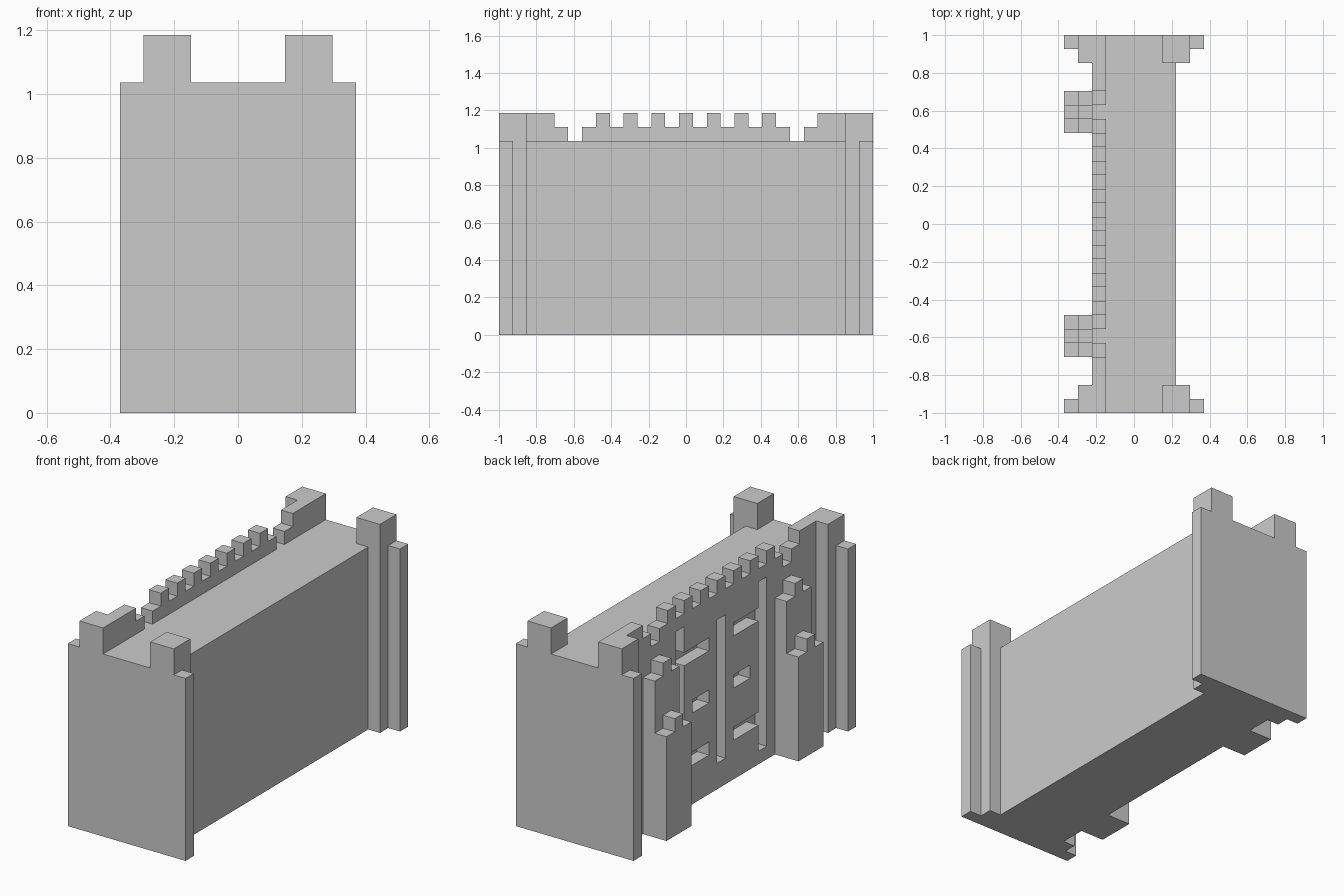
import bpy, bmesh
from mathutils import Matrix

U = 2 / 27  # size of one block

default = bpy.data.objects.get("Cube")
if default:
    bpy.data.objects.remove(default, do_unlink=True)

stone = bpy.data.materials.new("grey_stone")
stone.use_nodes = True
GREY = (0.6, 0.6, 0.6, 1)
stone.diffuse_color = GREY
stone.node_tree.nodes["Principled BSDF"].inputs["Base Color"].default_value = GREY


def add_object(name, bm):
    mesh = bpy.data.meshes.new(name)
    bm.to_mesh(mesh)
    bm.free()
    mesh.materials.append(stone)
    obj = bpy.data.objects.new(name, mesh)
    bpy.context.collection.objects.link(obj)
    return obj


def box(name, x, y, z):
    """Box from (low, high) ranges given in blocks."""
    bm = bmesh.new()
    bmesh.ops.create_cube(bm, size=1)
    ranges = (x, y, z)
    for v in bm.verts:
        v.co = [U * (r[0] if c < 0 else r[1]) for r, c in zip(ranges, v.co)]
    return add_object(name, bm)


def mirrored(name, x, y, z):
    """Same box at both ends of the building."""
    box(name + "_back", x, y, z)
    box(name + "_front", x, (-y[1], -y[0]), z)


def is_opening(y, z):
    """Slits and windows of the facade, by block column and row."""
    y = abs(y)
    if y == 0:
        return 2 <= z <= 12
    if y == 5:
        return 1 <= z <= 13
    return (z in (3, 11) and 2 <= y <= 4) or (z == 7 and 2 <= y <= 3)


# Main block and end walls
box("main_block", (-2, 3), (-12.5, 12.5), (0, 14))
mirrored("end_wall", (-5, 5), (12.5, 13.5), (0, 14))

# Facade layer with recessed slits and windows
bm = bmesh.new()
grid = [[bm.verts.new((-2.5 * U, (j - 12.5) * U, k * U)) for k in range(15)] for j in range(26)]
for j in range(25):
    for k in range(14):
        if not is_opening(j - 12, k):
            bm.faces.new((grid[j][k], grid[j][k + 1], grid[j + 1][k + 1], grid[j + 1][k]))
facade = add_object("facade", bm)
layer = facade.modifiers.new("thickness", 'SOLIDIFY')
layer.thickness = U
layer.offset = 0

# Corner towers: shaft outside the block, top above the roof
for side, s in (("left", 1), ("right", -1)):
    mirrored("tower_shaft_" + side, sorted((3 * s, 4 * s)), (11.5, 12.5), (0, 14))
    mirrored("tower_top_" + side, sorted((2 * s, 4 * s)), (11.5, 13.5), (14, 16))

# Parapet over the facade
mirrored("parapet_end", (-3, -2), (9.5, 11.5), (14, 16))
mirrored("parapet_step", (-3, -2), (8.5, 9.5), (14, 15))
box("parapet", (-3, -2), (-7.5, 7.5), (14, 15))
for y in range(-6, 7, 2):
    box("merlon", (-3, -2), (y - 0.5, y + 0.5), (15, 16))

# Stepped buttresses, each layer with a raised middle
for name, x, top in (("buttress_lower", (-5, -4), 8), ("buttress_upper", (-4, -3), 12)):
    mirrored(name, x, (6.5, 9.5), (0, top))
    mirrored(name + "_cap", x, (7.5, 8.5), (top, top + 1))
